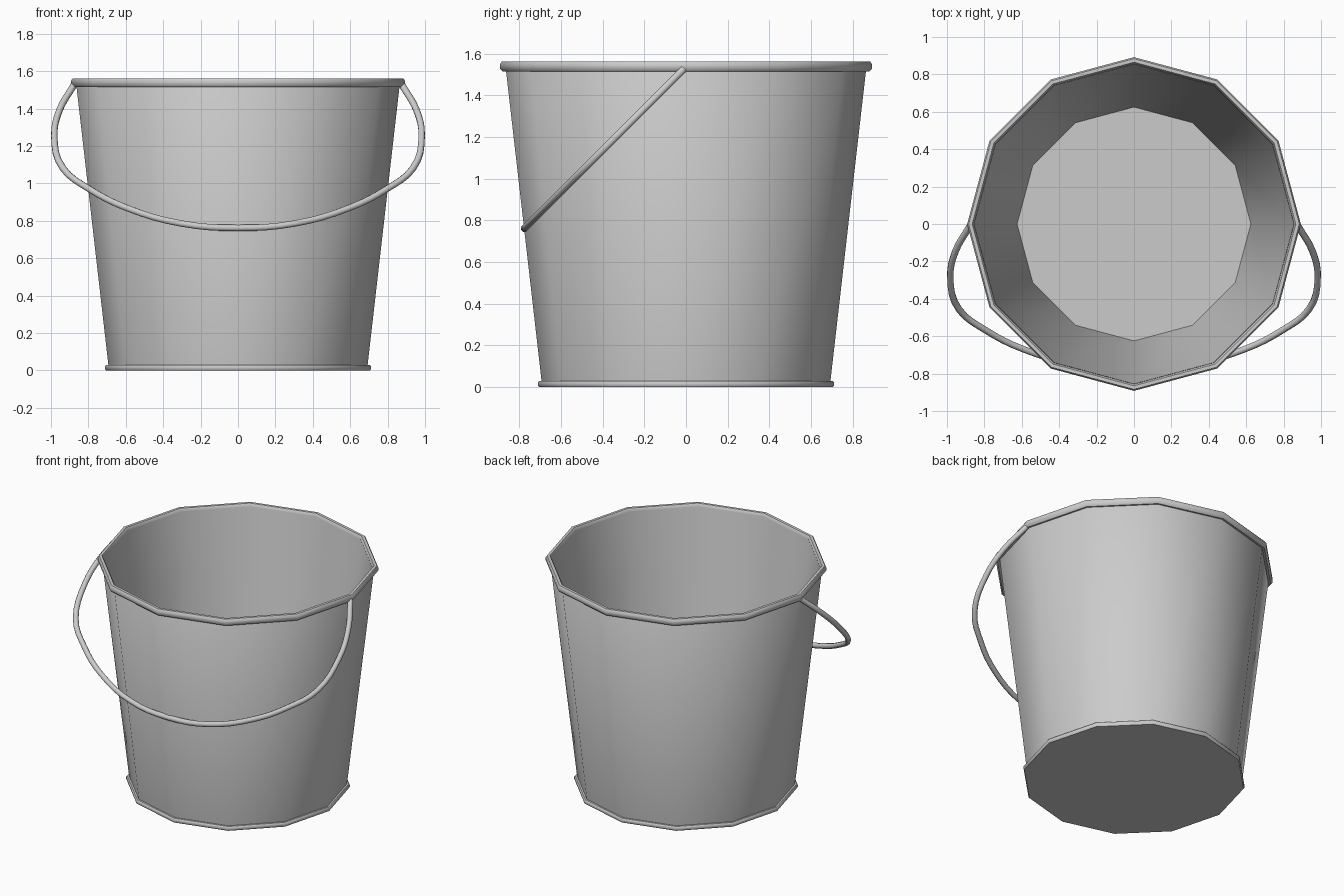
import bpy, bmesh, math

if "Cube" in bpy.data.objects:
    bpy.data.objects.remove(bpy.data.objects["Cube"])

SIDES = 12


def lathe(name, profile, closed=False):
    """Revolve (radius, z) points; open profiles get end caps."""
    bm = bmesh.new()
    rings = []
    for r, z in profile:
        rings.append([bm.verts.new((r * math.cos(2 * math.pi * i / SIDES),
                                    r * math.sin(2 * math.pi * i / SIDES), z))
                      for i in range(SIDES)])
    pairs = list(zip(rings, rings[1:]))
    if closed:
        pairs.append((rings[-1], rings[0]))
    for a, b in pairs:
        for i in range(SIDES):
            j = (i + 1) % SIDES
            bm.faces.new((a[i], a[j], b[j], b[i]))
    if not closed:
        bm.faces.new(rings[0])
        bm.faces.new(rings[-1])
    bmesh.ops.recalc_face_normals(bm, faces=bm.faces)
    mesh = bpy.data.meshes.new(name)
    bm.to_mesh(mesh)
    bm.free()
    ob = bpy.data.objects.new(name, mesh)
    bpy.context.collection.objects.link(ob)
    bpy.ops.object.select_all(action='DESELECT')
    ob.select_set(True)
    bpy.context.view_layer.objects.active = ob
    bpy.ops.object.shade_smooth_by_angle(angle=math.radians(50))
    return ob


# Tapered wall with inside surface and floor
lathe("bucket_body", [(0.69, 0.0), (0.692, 0.02), (0.865, 1.53),
                      (0.855, 1.545), (0.625, 0.03)])

# Rolled rim at the top
lathe("rim", [(0.855, 1.52), (0.88, 1.515), (0.892, 1.528), (0.892, 1.55),
              (0.884, 1.562), (0.865, 1.562), (0.857, 1.55)], closed=True)

# Narrow band round the foot
lathe("base_ring", [(0.68, 0.0), (0.705, 0.0), (0.711, 0.008), (0.711, 0.022),
                    (0.705, 0.03), (0.68, 0.03)], closed=True)

# Wire handle, swung forward in a 45 degree plane
half = [(0.878, 1.525), (0.955, 1.39), (0.982, 1.25), (0.935, 1.08),
        (0.79, 0.967), (0.59, 0.867), (0.30, 0.785)]
path = [(-x, z) for x, z in half] + [(0, 0.762)] + half[::-1]
curve = bpy.data.curves.new("handle", 'CURVE')
curve.dimensions = '3D'
curve.bevel_depth = 0.018
curve.bevel_resolution = 2
curve.resolution_u = 4
curve.use_fill_caps = True
spline = curve.splines.new('BEZIER')
spline.bezier_points.add(len(path) - 1)
for p, (x, z) in zip(spline.bezier_points, path):
    p.co = (x, z - 1.537, z)
    p.handle_left_type = p.handle_right_type = 'AUTO'
bpy.context.collection.objects.link(bpy.data.objects.new("handle", curve))
